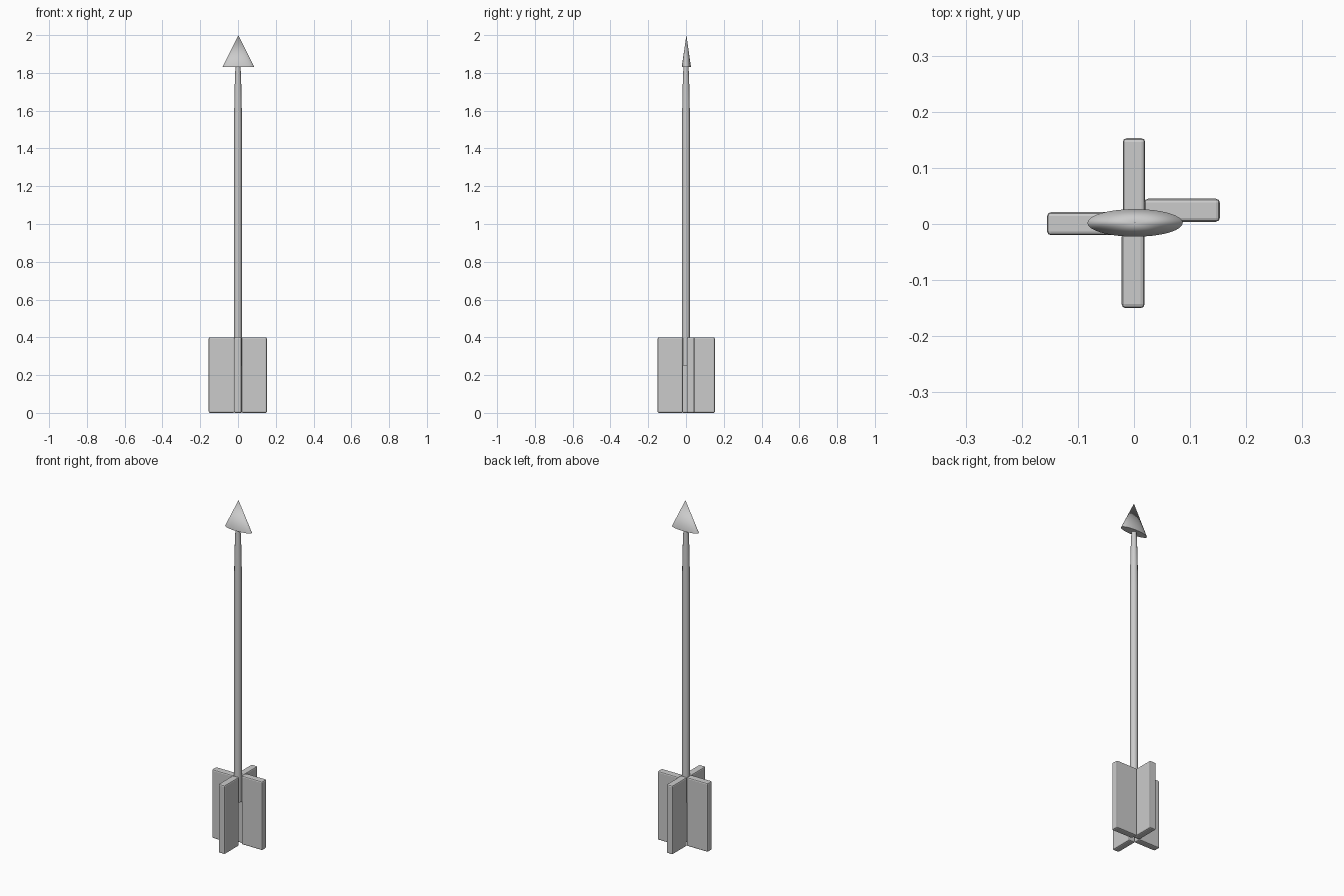
import bpy, bmesh, math
from mathutils import Matrix

if "Cube" in bpy.data.objects:
    bpy.data.objects.remove(bpy.data.objects["Cube"])


def finish(name, bm, angle=None):
    bmesh.ops.recalc_face_normals(bm, faces=bm.faces[:])
    mesh = bpy.data.meshes.new(name)
    bm.to_mesh(mesh)
    bm.free()
    ob = bpy.data.objects.new(name, mesh)
    bpy.context.collection.objects.link(ob)
    if angle:
        bpy.ops.object.select_all(action='DESELECT')
        ob.select_set(True)
        bpy.context.view_layer.objects.active = ob
        bpy.ops.object.shade_smooth_by_angle(angle=math.radians(angle))
    return ob


def fin(name, x0, x1, y0, y1):
    # upright slab with softened edges
    bm = bmesh.new()
    size = Matrix.Diagonal((x1 - x0, y1 - y0, 0.4, 1))
    bmesh.ops.create_cube(bm, size=1, matrix=Matrix.Translation(((x0 + x1) / 2, (y0 + y1) / 2, 0.2)) @ size)
    bmesh.ops.bevel(bm, geom=bm.edges[:], offset=0.007, segments=2, profile=0.5, affect='EDGES')
    return finish(name, bm)


# shaft: straight rod narrowing towards the head
bm = bmesh.new()
sides = 12
rings = []
for z, r in [(0.25, 0.021), (1.5, 0.021), (1.65, 0.0195), (1.77, 0.0165), (1.84, 0.013)]:
    rings.append([bm.verts.new((r * math.cos(2 * math.pi * i / sides),
                                r * math.sin(2 * math.pi * i / sides), z)) for i in range(sides)])
for a, b in zip(rings, rings[1:]):
    for i in range(sides):
        j = (i + 1) % sides
        bm.faces.new((a[i], a[j], b[j], b[i]))
bm.faces.new(rings[0])
bm.faces.new(rings[-1])
finish("shaft", bm, 35)

# head: flattened cone
bm = bmesh.new()
bmesh.ops.create_cone(bm, cap_ends=True, segments=32, radius1=0.085, radius2=0, depth=0.17,
                      matrix=Matrix.Translation((0.002, 0.002, 1.915)) @ Matrix.Diagonal((1, 0.29, 1, 1)))
finish("arrow_head", bm, 40)

# four fins around the tail
fin("fin_left", -0.155, -0.018, -0.02, 0.021)
fin("fin_right", 0.018, 0.153, 0.004, 0.045)
fin("fin_back", -0.02, 0.02, 0.017, 0.153)
fin("fin_front", -0.022, 0.019, -0.15, -0.016)
